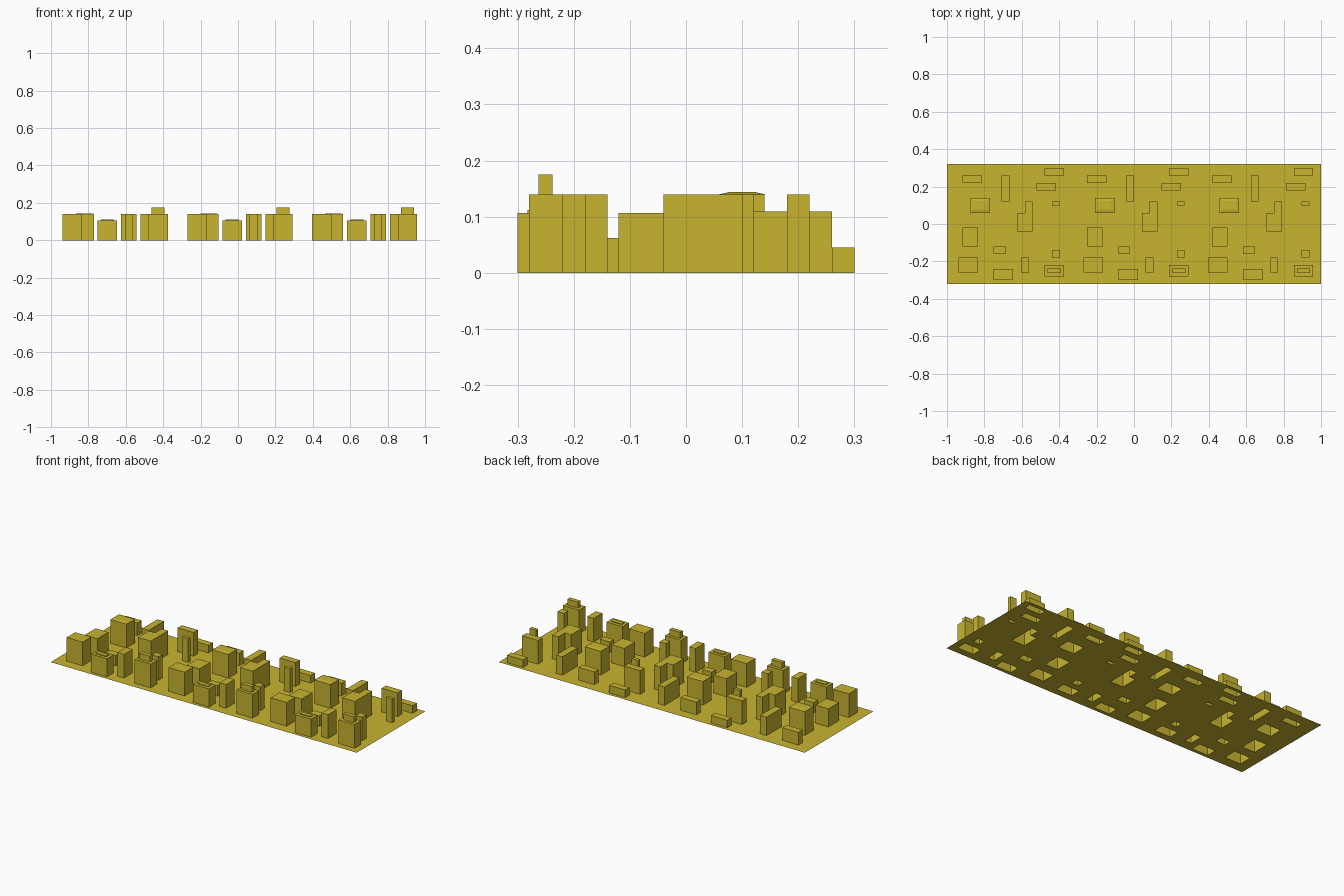
import bpy, bmesh

if "Cube" in bpy.data.objects:
    bpy.data.objects.remove(bpy.data.objects["Cube"])

CELL = 2 / 96          # one tile is 32 cells wide, repeated three times
TILE = 32 * CELL
INSET = 0.0175

gold = bpy.data.materials.new("gold")
gold.diffuse_color = (0.58, 0.46, 0.03, 1)
gold.use_nodes = True
gold.node_tree.nodes["Principled BSDF"].inputs["Base Color"].default_value = gold.diffuse_color


def cx(c):
    return -1 + c * CELL


def box(c0, c1, y0, y1):
    return [(c0, y0), (c1, y0), (c1, y1), (c0, y1)]


# name: (footprint in cell columns and y, wall height, roof block rise, roof block sloped)
buildings = {
    "back_low_block": (box(4, 9, .22, .26), .075, 0, False),
    "back_long_hall": (box(14, 16, .12, .26), .109, 0, False),
    "edge_shed": (box(25, 30, .26, .30), .045, 0, False),
    "back_slab_tower": (box(23, 28, .18, .22), .14, 0, False),
    "pitched_roof_tower": (box(6, 11, .06, .14), .14, .004, True),
    "thin_tower": (box(27, 29, .10, .12), .14, 0, False),
    "corner_tower": ([(18, -.04), (22, -.04), (22, .12), (20, .12), (20, .06), (18, .06)],
                     .14, 0, False),
    "middle_block": (box(4, 8, -.12, -.02), .107, 0, False),
    "small_block": (box(12, 15, -.16, -.12), .062, 0, False),
    "square_tower": (box(27, 29, -.18, -.14), .14, 0, False),
    "front_wide_tower": (box(3, 8, -.26, -.18), .14, 0, False),
    "front_narrow_tower": (box(19, 21, -.26, -.18), .14, 0, False),
    "front_stepped_block": (box(12, 17, -.30, -.24), .107, .005, False),
    "front_stepped_tower": (box(25, 30, -.28, -.22), .14, .035, False),
}


def finish(bm, name):
    """Make the object and repeat it over the three tiles."""
    me = bpy.data.meshes.new(name)
    bm.to_mesh(me)
    bm.free()
    me.materials.append(gold)
    ob = bpy.data.objects.new(name, me)
    bpy.context.collection.objects.link(ob)
    arr = ob.modifiers.new("tiles", "ARRAY")
    arr.count = 3
    arr.use_relative_offset = False
    arr.use_constant_offset = True
    arr.constant_offset_displace = (TILE, 0, 0)
    arr.use_merge_vertices = True
    arr.merge_threshold = 0.0005
    return ob


def raise_face(bm, face, dz):
    """Extrude one face upwards and return the new top."""
    res = bmesh.ops.extrude_discrete_faces(bm, faces=[face])
    top = res["faces"][0]
    bmesh.ops.translate(bm, verts=top.verts, vec=(0, 0, dz))
    return top


# Buildings: walls open at the bottom, flat roof, sometimes a raised roof block
for name, (foot, height, rise, sloped) in buildings.items():
    bm = bmesh.new()
    low = [bm.verts.new((cx(c), y, 0)) for c, y in foot]
    high = [bm.verts.new((cx(c), y, height)) for c, y in foot]
    n = len(foot)
    for i in range(n):
        j = (i + 1) % n
        bm.faces.new((low[i], low[j], high[j], high[i]))
    roof = bm.faces.new(high)
    if rise:
        bm.normal_update()
        bmesh.ops.inset_region(bm, faces=[roof], thickness=INSET, use_even_offset=True)
        if sloped:
            bmesh.ops.translate(bm, verts=roof.verts, vec=(0, 0, rise))
        else:
            raise_face(bm, roof, rise)
    finish(bm, name)


# Ground sheet: cut along the footprint lines, then opened under each building
bm = bmesh.new()
bm.faces.new([bm.verts.new((x, y, 0)) for x, y in
              ((-1, -.32), (-1 + TILE, -.32), (-1 + TILE, .32), (-1, .32))])
points = [p for b in buildings.values() for p in b[0]]
cuts = [((cx(c), 0, 0), (1, 0, 0)) for c in sorted({p[0] for p in points})]
cuts += [((0, y, 0), (0, 1, 0)) for y in sorted({p[1] for p in points})]
for co, no in cuts:
    bmesh.ops.bisect_plane(bm, geom=bm.verts[:] + bm.edges[:] + bm.faces[:],
                           dist=1e-5, plane_co=co, plane_no=no)


def inside(x, y, foot):
    hit = False
    for (c0, y0), (c1, y1) in zip(foot, foot[1:] + foot[:1]):
        if (y0 > y) != (y1 > y) and x < cx(c0 + (c1 - c0) * (y - y0) / (y1 - y0)):
            hit = not hit
    return hit


covered = []
for f in bm.faces:
    m = f.calc_center_median()
    if any(inside(m.x, m.y, b[0]) for b in buildings.values()):
        covered.append(f)
bmesh.ops.delete(bm, geom=covered, context="FACES")
finish(bm, "ground_sheet")
